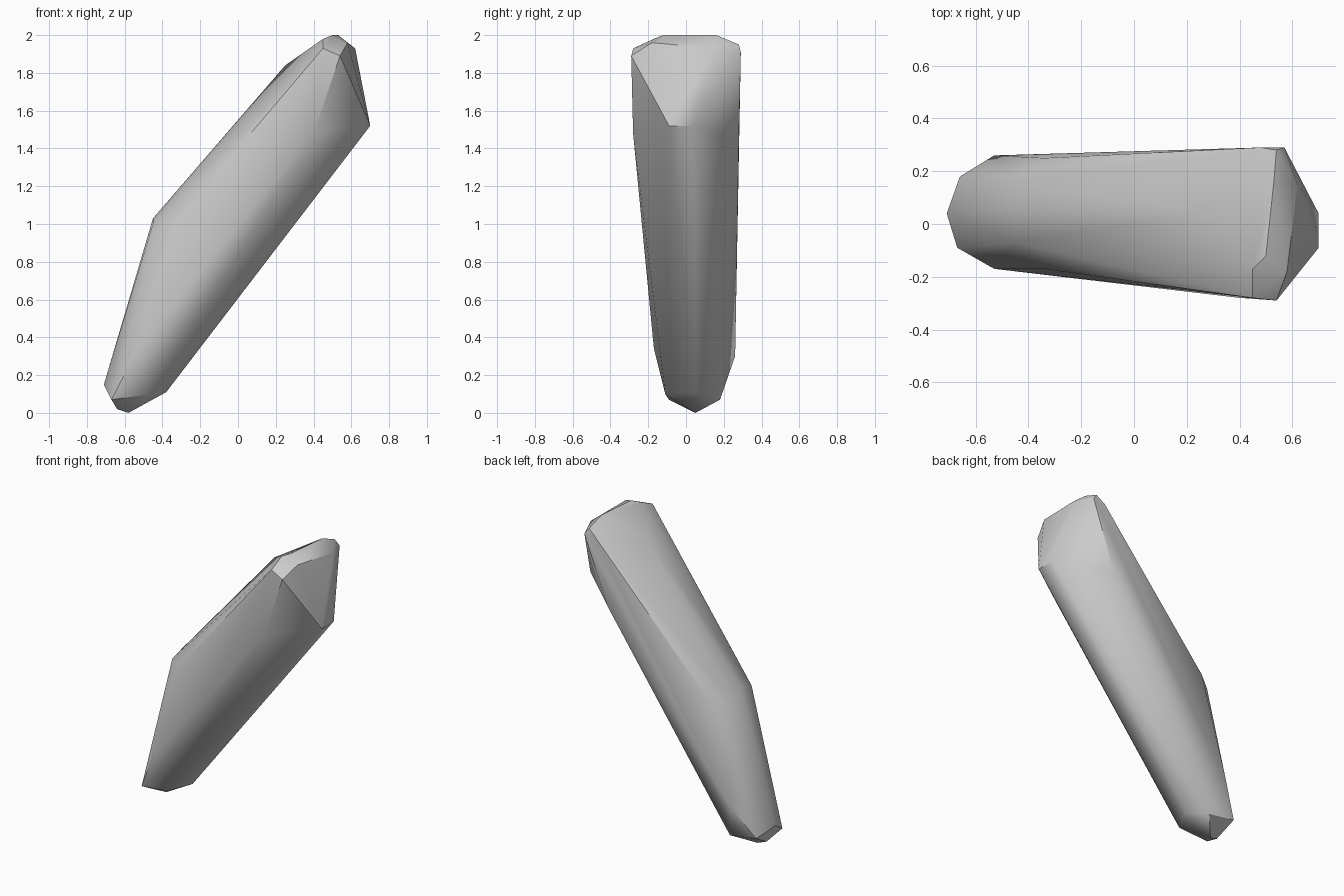
import bpy
import bmesh
import math

default_cube = bpy.data.objects.get("Cube")
if default_cube:
    bpy.data.objects.remove(default_cube, do_unlink=True)


def make_material(name, colour):
    material = bpy.data.materials.new(name)
    material.use_nodes = True
    material.diffuse_color = colour
    shader = next(n for n in material.node_tree.nodes if n.type == "BSDF_PRINCIPLED")
    shader.inputs["Base Color"].default_value = colour
    return material


def make_faceted_solid(name, sections, material):
    """Wrap a tight convex skin around the corner points of each section."""
    bm = bmesh.new()
    for section in sections:
        for corner in section:
            bm.verts.new(corner)
    hull = bmesh.ops.convex_hull(bm, input=bm.verts[:])
    unused = {v for v in hull["geom_interior"] + hull["geom_unused"]
              if isinstance(v, bmesh.types.BMVert) and v.is_valid}
    bmesh.ops.delete(bm, geom=list(unused), context="VERTS")
    bmesh.ops.recalc_face_normals(bm, faces=bm.faces[:])
    mesh = bpy.data.meshes.new(name)
    bm.to_mesh(mesh)
    bm.free()
    mesh.materials.append(material)
    solid = bpy.data.objects.new(name, mesh)
    bpy.context.collection.objects.link(solid)
    return solid


# Rounded narrow foot
foot = [
    (-.58, .05, 0), (-.64, .04, .02), (-.67, -.09, .07), (-.71, .04, .15),
    (-.66, .18, .1), (-.46, .18, .07), (-.46, -.11, .1), (-.38, .05, .11),
    (-.53, -.17, .34), (-.53, .26, .3),
]

# Bend along the upper side
bend = [
    (-.34, -.17, 1), (-.45, -.07, 1), (-.45, .04, 1.03),
    (-.46, .16, .98), (-.34, .25, 1),
]

# Shoulder where the bar begins to close
shoulder = [(.25, .04, 1.84), (.4, -.28, 1.48), (.4, .28, 1.45)]

# Broad head, chamfered around a sloping end face
head = [
    (.45, -.28, 1.93), (.45, -.17, 1.98), (.5, -.12, 2), (.53, .16, 2),
    (.54, .28, 1.95), (.48, .29, 1.9), (.57, .29, 1.91), (.62, .15, 1.93),
    (.58, -.18, 1.96), (.54, -.29, 1.89), (.7, -.09, 1.52), (.7, .04, 1.52),
]

grey = make_material("stone grey", (.6, .6, .6, 1))
bar = make_faceted_solid("faceted_bar", [foot, bend, shoulder, head], grey)

# Soft facets with crisp main edges
bpy.ops.object.select_all(action="DESELECT")
bar.select_set(True)
bpy.context.view_layer.objects.active = bar
bpy.ops.object.shade_smooth_by_angle(angle=math.radians(35))
